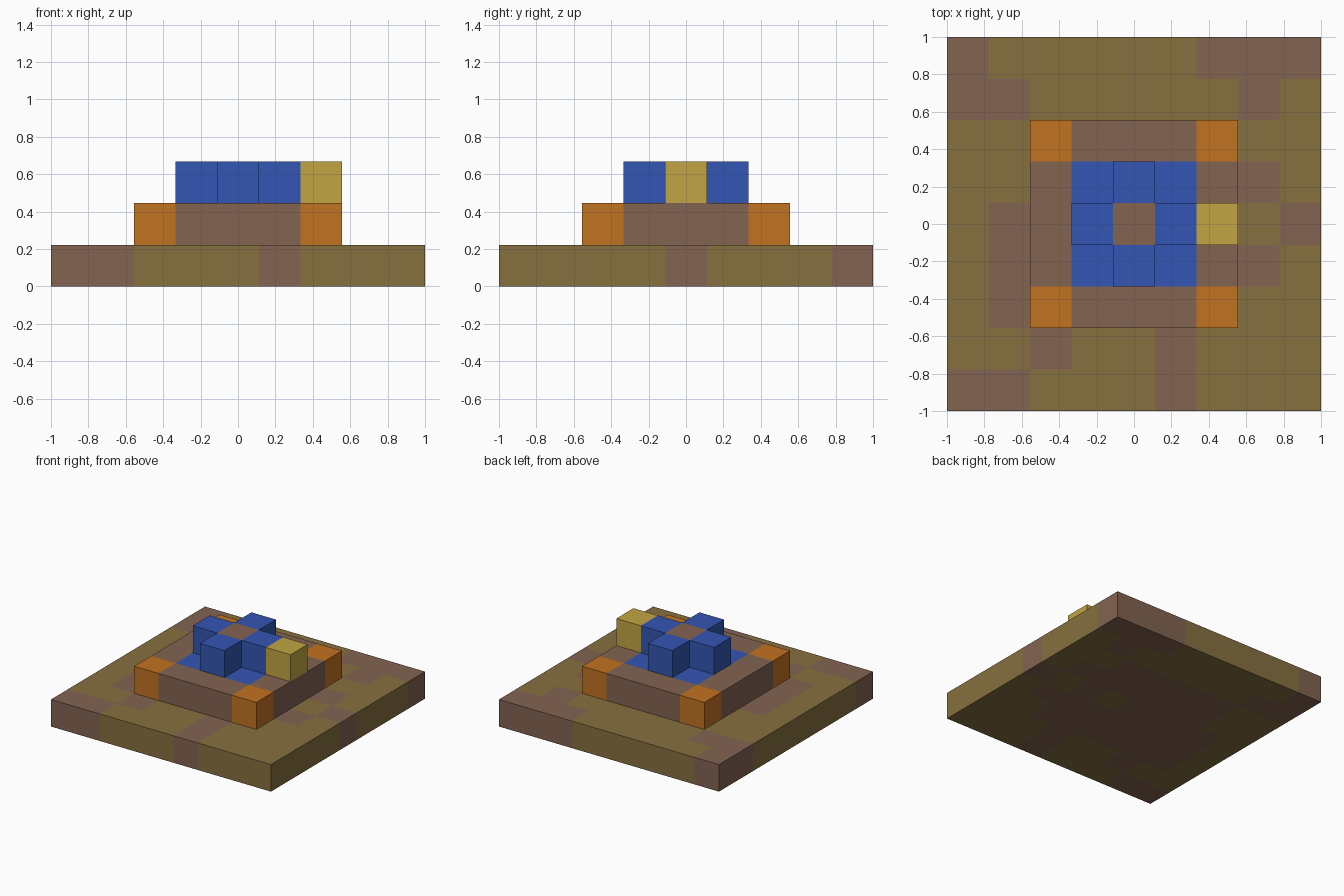
import bpy
import bmesh
from mathutils import Vector

default = bpy.data.objects.get("Cube")
if default:
    bpy.data.objects.remove(default, do_unlink=True)

CELL = 2 / 9


def linear(c):
    c /= 255
    return c / 12.92 if c <= 0.04045 else ((c + 0.055) / 1.055) ** 2.4


def make_material(name, rgb):
    colour = [linear(c) for c in rgb] + [1]
    mat = bpy.data.materials.new(name)
    mat.use_nodes = True
    mat.diffuse_color = colour
    bsdf = mat.node_tree.nodes["Principled BSDF"]
    bsdf.inputs["Base Color"].default_value = colour
    bsdf.inputs["Roughness"].default_value = 0.9
    return mat


# One letter per colour, used in the floor plans below
MATERIALS = {
    "g": make_material("olive grass", (134, 112, 63)),
    "e": make_material("brown earth", (130, 99, 81)),
    "o": make_material("orange", (194, 115, 33)),
    "b": make_material("blue", (51, 86, 179)),
    "y": make_material("yellow", (193, 165, 67)),
}
LETTERS = list(MATERIALS)


def build_tier(name, level, plan):
    """Blocky tier from a plan whose first row is the back; '.' is empty."""
    half = len(plan) // 2
    cells = {(c - half, half - r): letter
             for r, row in enumerate(plan)
             for c, letter in enumerate(row) if letter != "."}
    bm = bmesh.new()

    def add_face(centre, normal, letter):
        n = Vector(normal)
        u = Vector((n.y, n.z, n.x))
        v = n.cross(u)
        mid = Vector(centre) + n / 2
        corners = [mid + (u * a + v * b) / 2
                   for a, b in ((-1, -1), (1, -1), (1, 1), (-1, 1))]
        face = bm.faces.new([bm.verts.new(p * CELL) for p in corners])
        face.material_index = LETTERS.index(letter)

    # Only the outer skin of the tier is made
    for (x, y), letter in cells.items():
        centre = (x, y, level + 0.5)
        for dz in (-1, 1):
            add_face(centre, (0, 0, dz), letter)
        for dx, dy in ((1, 0), (-1, 0), (0, 1), (0, -1)):
            if (x + dx, y + dy) not in cells:
                add_face(centre, (dx, dy, 0), letter)

    bmesh.ops.remove_doubles(bm, verts=bm.verts, dist=0.001)
    mesh = bpy.data.meshes.new(name)
    bm.to_mesh(mesh)
    bm.free()
    for mat in MATERIALS.values():
        mesh.materials.append(mat)
    obj = bpy.data.objects.new(name, mesh)
    bpy.context.collection.objects.link(obj)
    return obj


# Ground slab with patches of earth
build_tier("ground_slab", 0, [
    "egggggeee",
    "eegggggeg",
    "ggeeeeegg",
    "ggeeeeeeg",
    "geeeegege",
    "geeeeeeeg",
    "geeeeeegg",
    "ggeggeggg",
    "eegggeggg",
])

# Middle platform with orange corner blocks and a blue floor
build_tier("middle_platform", 1, [
    "oeeeo",
    "ebbbe",
    "ebbbe",
    "ebbbe",
    "oeeeo",
])

# Blue cross with an earth core and one yellow block on its side
build_tier("top_cross", 2, [
    ".....",
    "..b..",
    ".beby",
    "..b..",
    ".....",
])
